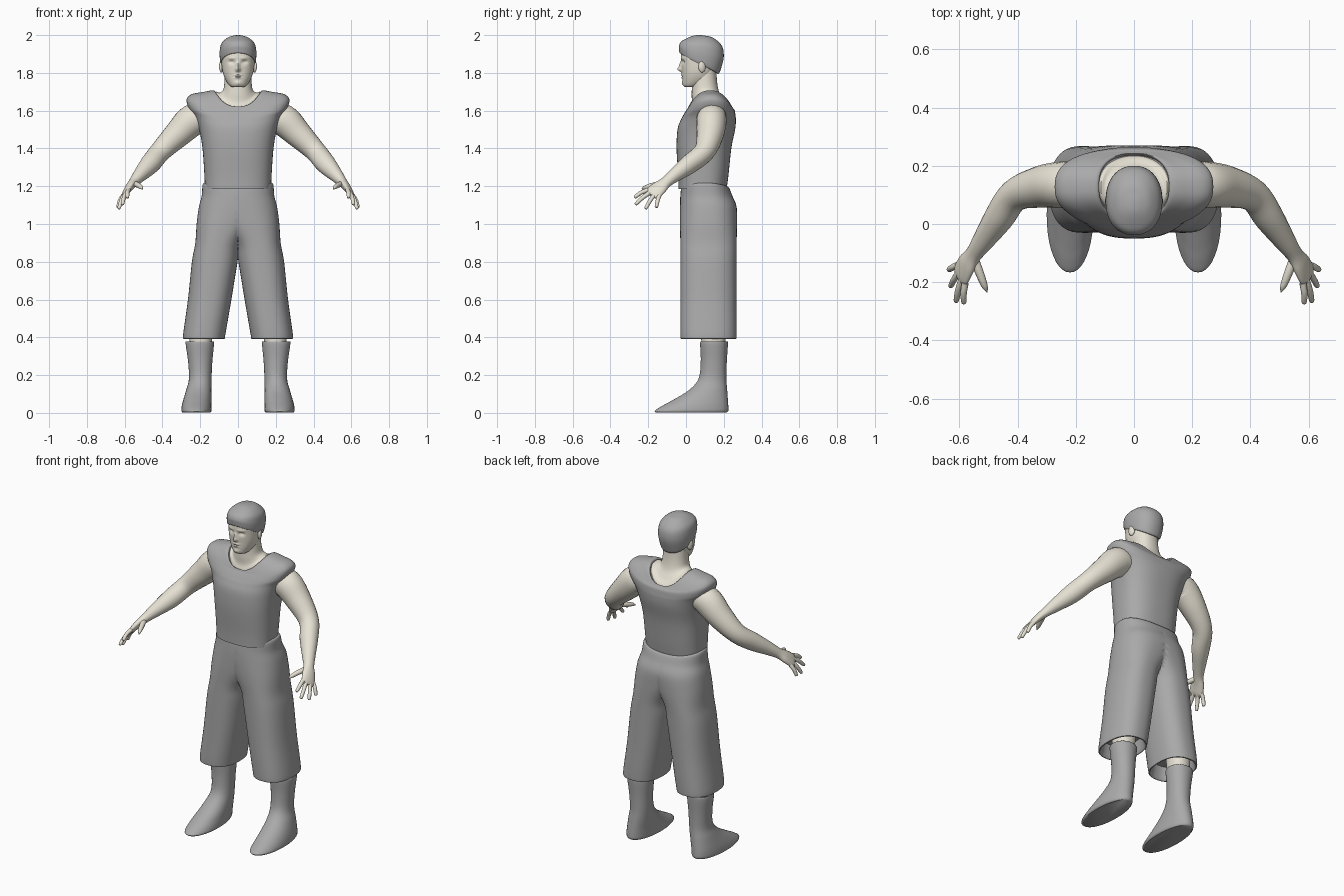
import bpy, bmesh, math
from mathutils import Vector, Matrix

if "Cube" in bpy.data.objects:
    bpy.data.objects.remove(bpy.data.objects["Cube"], do_unlink=True)


def material(name, colour):
    mat = bpy.data.materials.new(name)
    mat.use_nodes = True
    mat.diffuse_color = colour
    mat.node_tree.nodes["Principled BSDF"].inputs["Base Color"].default_value = colour
    return mat


GREY = material("grey cloth", (0.40, 0.40, 0.40, 1))
SKIN = material("pale skin", (0.80, 0.76, 0.66, 1))


def smooth_rows(rows, steps):
    """Catmull-Rom interpolation through rows of numbers."""
    rows = [tuple(r) + (0,) * (7 - len(r)) for r in rows]
    result = []
    for i in range(len(rows) - 1):
        a, b, c, d = rows[max(i - 1, 0)], rows[i], rows[i + 1], rows[min(i + 2, len(rows) - 1)]
        for k in range(steps):
            t = k / steps
            result.append([q + 0.5 * t * (r - p + t * (2 * p - 5 * q + 4 * r - s + t * (3 * (q - r) + s - p)))
                           for p, q, r, s in zip(a, b, c, d)])
    result.append(list(rows[-1]))
    return result


def skin_over(bm, sections):
    """Join closed sections with quads and cap both ends."""
    loops = [[bm.verts.new(p) for p in section] for section in sections]
    for low, high in zip(loops, loops[1:]):
        n = len(low)
        for i in range(n):
            j = (i + 1) % n
            bm.faces.new((low[i], low[j], high[j], high[i]))
    bm.faces.new(loops[0][::-1])
    bm.faces.new(loops[-1])


def stack(bm, rows, n=48, power=2.2, steps=5):
    """Loft level rings: z, centre x, half width, front y, back y, side lift, front tilt."""
    def bend(v):
        return math.copysign(abs(v) ** (2 / power), v)
    sections = []
    for z, cx, rx, front, back, lift, tilt in smooth_rows(rows, steps):
        ring = []
        for i in range(n):
            a = math.tau * i / n
            c, s = math.cos(a), math.sin(a)
            ring.append(Vector((cx + rx * bend(c), (front + back) / 2 + (back - front) / 2 * bend(s),
                                z + lift * c * c - tilt * s)))
        sections.append(ring)
    skin_over(bm, sections)


def limb(bm, rows, across, n=24, steps=5):
    """Loft oval rings along a path: x, y, z, half width, half thickness."""
    path = smooth_rows(rows, steps)
    points = [Vector(r[:3]) for r in path]
    sections = []
    for k, (p, r) in enumerate(zip(points, path)):
        t = (points[min(k + 1, len(points) - 1)] - points[max(k - 1, 0)]).normalized()
        w = (across - t * across.dot(t)).normalized()
        v = t.cross(w)
        sections.append([p + w * r[3] * math.cos(math.tau * i / n) + v * r[4] * math.sin(math.tau * i / n)
                         for i in range(n)])
    skin_over(bm, sections)


def finish(name, bm, mat, side=1):
    for v in bm.verts:
        v.co.x *= side
    bmesh.ops.recalc_face_normals(bm, faces=bm.faces)
    mesh = bpy.data.meshes.new(name)
    bm.to_mesh(mesh)
    bm.free()
    mesh.materials.append(mat)
    obj = bpy.data.objects.new(name, mesh)
    bpy.context.collection.objects.link(obj)
    bpy.ops.object.select_all(action='DESELECT')
    obj.select_set(True)
    bpy.context.view_layer.objects.active = obj
    bpy.ops.object.shade_smooth_by_angle(angle=math.radians(50))
    return obj


# Shirt with shoulder caps and a scooped neckline
bm = bmesh.new()
stack(bm, [(1.185, 0, .175, -.04, .215), (1.26, 0, .178, -.042, .225), (1.4, 0, .188, -.05, .24),
           (1.5, 0, .206, -.045, .26), (1.55, 0, .232, -.028, .264, .02),
           (1.575, 0, .262, -.015, .262, .04), (1.6, 0, .272, 0, .258, .06),
           (1.612, 0, .245, .008, .25, .075), (1.62, 0, .19, .012, .245, .078),
           (1.622, 0, .128, .015, .242, .085), (1.608, 0, .12, .022, .235, .08)], n=64, power=2.5)
finish("shirt", bm, GREY)

# Trousers: one leg up to the middle seam, then mirrored
bm = bmesh.new()
stack(bm, [(.47, .18, .09, .0, .24), (.405, .18, .098, -.015, .252, 0), (.392, .18, .108, -.026, .264),
           (.42, .178, .112, -.03, .268), (.6, .15, .115, -.03, .267), (.8, .123, .121, -.03, .267),
           (.9, .104, .122, -.03, .268), (1, .062, .157, -.032, .27), (1.09, .02, .187, -.032, .268),
           (1.15, 0, .192, -.03, .245), (1.195, 0, .186, -.024, .226, .018),
           (1.195, 0, .165, -.01, .21, .018)], n=56, power=2.4)
for v in bm.verts:
    v.co.x = max(v.co.x, 0)
seam = [f for f in bm.faces if all(v.co.x < 1e-5 for v in f.verts)]
bmesh.ops.delete(bm, geom=seam, context='FACES')
bmesh.ops.remove_doubles(bm, verts=bm.verts, dist=1e-5)
trousers = finish("trousers", bm, GREY)
mirror = trousers.modifiers.new("mirror", 'MIRROR')
mirror.use_clip = True

# Neck and upper chest
bm = bmesh.new()
stack(bm, [(1.48, 0, .14, .03, .2), (1.597, 0, .124, .02, .236, .085), (1.645, 0, .098, .03, .205, .05),
           (1.69, 0, .079, .03, .178, .02), (1.75, 0, .072, .032, .165), (1.83, 0, .068, .035, .16)])
finish("neck", bm, SKIN)

# Head, with the face pushed in and out by soft bumps
bm = bmesh.new()
stack(bm, [(1.724, 0, .02, .005, .05), (1.731, 0, .042, -.012, .08), (1.76, 0, .064, -.018, .13),
           (1.8, 0, .08, -.02, .15), (1.85, 0, .087, -.024, .163), (1.9, 0, .088, -.026, .168),
           (1.95, 0, .08, -.012, .16), (1.98, 0, .04, .03, .11)], n=112, steps=9)
bumps = [(0, 1.818, -.022, .011, .012), (0, 1.84, -.013, .009, .018),    # nose
         (.034, 1.856, .013, .014, .010), (.034, 1.852, -.006, .009, .005),  # eyes
         (.034, 1.878, -.004, .022, .006),                               # brow
         (0, 1.789, -.007, .02, .006), (0, 1.776, -.006, .017, .006),    # lips
         (0, 1.782, .005, .022, .003), (0, 1.745, -.006, .018, .012)]    # mouth, chin
for v in bm.verts:
    if v.co.y < .05:
        x, z = abs(v.co.x), v.co.z
        v.co.y += sum(d * math.exp(-((x - bx) / sx) ** 2 - ((z - bz) / sz) ** 2)
                      for bx, bz, d, sx, sz in bumps)
for side in (-1, 1):
    place = Matrix.Translation((side * .088, .085, 1.833)) @ Matrix.Rotation(side * .3, 4, 'Z')
    bmesh.ops.create_uvsphere(bm, u_segments=16, v_segments=10, radius=1,
                              matrix=place @ Matrix.Diagonal((.011, .02, .031, 1)))
finish("head", bm, SKIN)

# Short hair with a straight fringe, lower at the nape
bm = bmesh.new()
stack(bm, [(1.86, 0, .08, -.02, .15, 0, .05), (1.85, 0, .09, -.033, .172, 0, .055),
           (1.875, 0, .096, -.037, .186, 0, .05), (1.915, 0, .097, -.037, .2, 0, .03),
           (1.955, 0, .088, -.024, .19, 0, .012), (1.985, 0, .058, .008, .145),
           (1.997, 0, .026, .04, .1), (2, 0, .004, .066, .074)], n=64)
finish("hair", bm, GREY)

ACROSS = Vector((-.35, -.86, .38))
KNUCKLES = Vector((.593, -.172, 1.166))
TIPS = [(.585, -.273, 1.14), (.612, -.268, 1.103), (.631, -.215, 1.08), (.637, -.158, 1.087)]

for side, label in ((1, "left"), (-1, "right")):
    # Arm running into the palm
    bm = bmesh.new()
    limb(bm, [(.17, .135, 1.56, .07, .07), (.24, .135, 1.55, .08, .085), (.32, .128, 1.475, .072, .072),
              (.41, .098, 1.385, .056, .056), (.465, .02, 1.318, .05, .053), (.52, -.06, 1.258, .037, .037),
              (.552, -.105, 1.222, .031, .026), (.575, -.138, 1.195, .041, .021),
              (.594, -.173, 1.165, .044, .015), (.602, -.186, 1.153, .034, .007)], ACROSS)
    # Fingers and thumb
    for i, tip in enumerate(TIPS):
        root = KNUCKLES + ACROSS * (.036 - .024 * i)
        tip = Vector(tip)
        middle = root.lerp(tip, .5) + Vector((.003, 0, .006))
        end = tip.lerp(middle, .12)
        limb(bm, [(*root, .012, .012), (*middle, .011, .011), (*end, .009, .009), (*tip, .002, .002)],
             ACROSS, n=12, steps=4)
    limb(bm, [(.552, -.115, 1.215, .016, .014), (.532, -.165, 1.207, .015, .014),
              (.514, -.212, 1.195, .011, .011), (.505, -.234, 1.185, .002, .002)],
         Vector((1, 0, 0)), n=12, steps=4)
    finish(label + "_arm", bm, SKIN, side)

    # Calf between boot and trouser hem
    bm = bmesh.new()
    stack(bm, [(.3, .2, .055, .085, .2), (.5, .195, .066, .075, .22)], n=32)
    finish(label + "_calf", bm, SKIN, side)

    # Boot with a low pointed toe
    bm = bmesh.new()
    stack(bm, [(.002, .22, .074, -.16, .217), (.012, .22, .08, -.165, .224), (.035, .219, .079, -.13, .224),
               (.065, .216, .075, -.075, .222), (.12, .208, .067, .015, .218), (.18, .2, .06, .066, .214),
               (.27, .2, .064, .078, .216), (.365, .202, .075, .075, .222),
               (.378, .202, .071, .08, .217), (.372, .202, .06, .09, .206)], n=40, power=2.1)
    finish(label + "_boot", bm, GREY, side)
